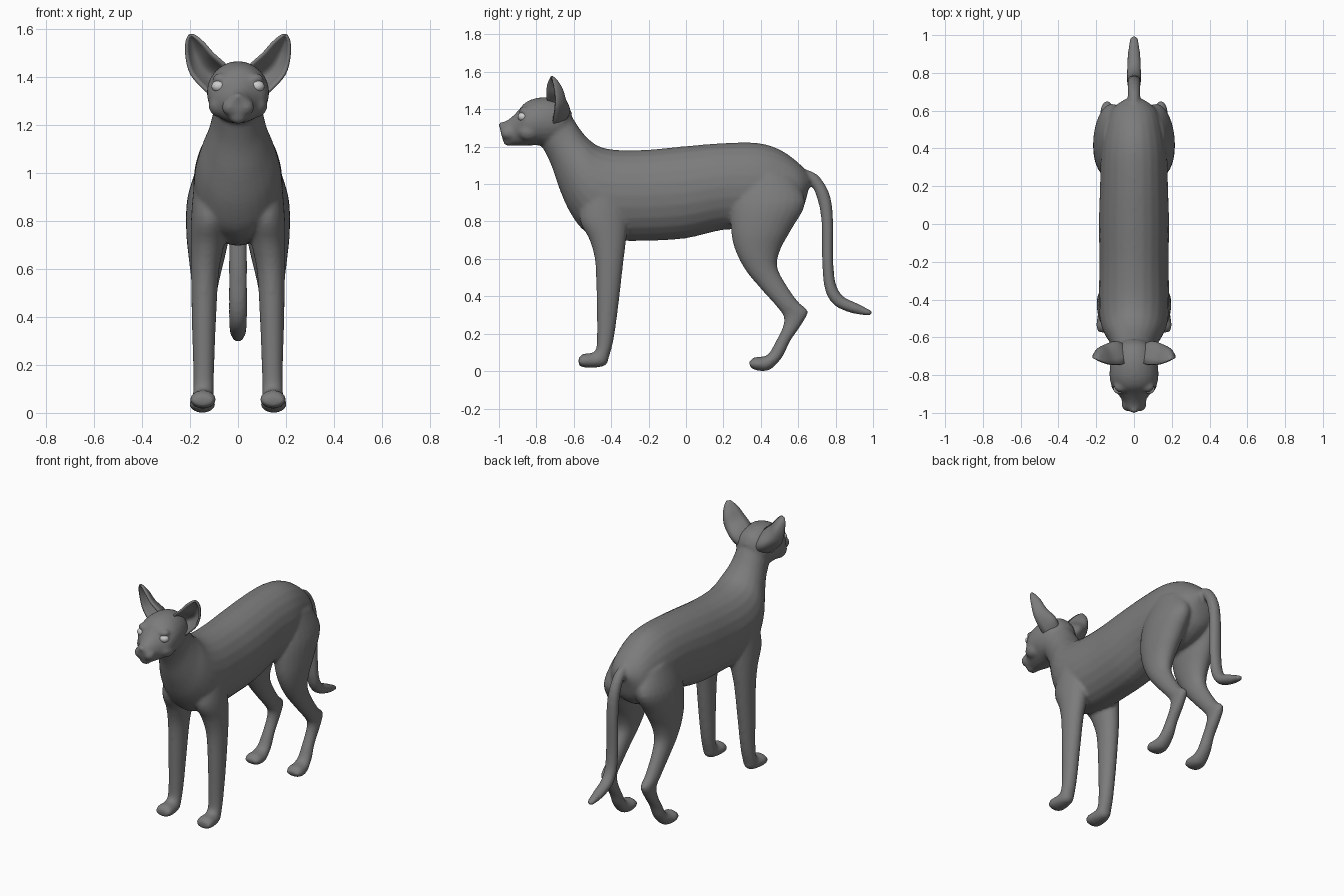
import bpy, bmesh, math
from mathutils import Vector, Matrix

SEG = 24


def material(name, v):
    m = bpy.data.materials.new(name)
    m.diffuse_color = (v, v, v, 1)
    return m


def spline(rows, steps=4):
    """Catmull-Rom through rows of numbers."""
    pts = [Vector(r) for r in rows]
    out = []
    for i in range(len(pts) - 1):
        a, b, c, d = pts[max(i - 1, 0)], pts[i], pts[i + 1], pts[min(i + 2, len(pts) - 1)]
        for k in range(steps):
            t = k / steps
            out.append(0.5 * (2 * b + (c - a) * t + (2 * a - 5 * b + 4 * c - d) * t * t
                              + (3 * b - a - 3 * c + d) * t ** 3))
    return out + [pts[-1]]


def loft(bm, rows, side=1):
    """Rows: edge point (y, z), opposite edge point (y, z), centre x, half width."""
    rings = []
    for y1, z1, y2, z2, x, w in spline(rows):
        ring = []
        for k in range(SEG):
            a = 2 * math.pi * k / SEG
            c, s = math.cos(a), math.sin(a)
            ring.append(bm.verts.new((side * (x + w * s),
                                      (y1 + y2) / 2 + c * (y1 - y2) / 2,
                                      (z1 + z2) / 2 + c * (z1 - z2) / 2)))
        rings.append(ring)
    for r, q in zip(rings, rings[1:]):
        for k in range(SEG):
            n = (k + 1) % SEG
            bm.faces.new((r[k], r[n], q[n], q[k]))
    bm.faces.new(rings[0])
    bm.faces.new(rings[-1])


def ball(bm, loc, size):
    bmesh.ops.create_uvsphere(bm, u_segments=20, v_segments=12, radius=1,
                              matrix=Matrix.Translation(loc) @ Matrix.Diagonal((*size, 1)))


def finish(bm, name, mat):
    bmesh.ops.recalc_face_normals(bm, faces=bm.faces[:])
    for f in bm.faces:
        f.smooth = True
    me = bpy.data.meshes.new(name)
    bm.to_mesh(me)
    bm.free()
    ob = bpy.data.objects.new(name, me)
    bpy.context.collection.objects.link(ob)
    me.materials.append(mat)
    return ob


skin = material("grey_skin", 0.2)
pale = material("pale_eye", 0.8)
bm = bmesh.new()

# torso and neck
torso = [(.668, 1.04, .65, .95, .05), (.60, 1.115, .61, .84, .12), (.50, 1.185, .50, .77, .155),
         (.38, 1.22, .36, .755, .175), (.20, 1.219, .20, .755, .18), (0, 1.203, 0, .71, .186),
         (-.20, 1.184, -.20, .697, .183), (-.36, 1.182, -.38, .70, .186),
         (-.46, 1.20, -.53, .74, .182), (-.52, 1.24, -.615, .84, .162),
         (-.56, 1.285, -.675, .97, .13), (-.60, 1.345, -.72, 1.10, .107),
         (-.63, 1.39, -.77, 1.20, .10), (-.68, 1.42, -.80, 1.24, .08)]
loft(bm, [(a, b, c, d, 0, w) for a, b, c, d, w in torso])

# head
head = [(-.61, 1.38, -.63, 1.29, .05), (-.645, 1.435, -.66, 1.23, .098), (-.72, 1.463, -.72, 1.205, .122),
        (-.80, 1.46, -.80, 1.207, .13), (-.86, 1.435, -.86, 1.205, .118), (-.90, 1.39, -.90, 1.205, .085),
        (-.94, 1.352, -.935, 1.208, .06), (-.98, 1.328, -.965, 1.222, .05),
        (-.996, 1.312, -.985, 1.25, .03)]
loft(bm, [(a, b, c, d, 0, w) for a, b, c, d, w in head])
ball(bm, (0, -.984, 1.315), (.024, .018, .018))
ball(bm, (0, -.945, 1.235), (.038, .035, .033))

# tail
tail = [(.60, 1.09, .60, .98, .03), (.70, 1.052, .665, .995, .032), (.768, .945, .705, .91, .035),
        (.787, .80, .725, .79, .038), (.787, .60, .728, .59, .039), (.80, .47, .742, .44, .039),
        (.84, .40, .79, .355, .038), (.91, .365, .88, .312, .034), (.985, .327, .97, .297, .022),
        (1.0, .315, .99, .302, .01)]
loft(bm, [(a, b, c, d, 0, w) for a, b, c, d, w in tail])

front_leg = [(-.54, 1.0, -.32, 1.0, .10, .08), (-.57, .82, -.31, .82, .115, .08),
             (-.515, .70, -.32, .70, .127, .07), (-.485, .58, -.335, .58, .138, .058),
             (-.478, .38, -.36, .36, .142, .050), (-.476, .20, -.385, .18, .143, .044),
             (-.482, .115, -.41, .08, .144, .043), (-.51, .097, -.435, .028, .145, .046),
             (-.55, .092, -.53, .018, .146, .055), (-.575, .07, -.573, .03, .146, .042)]
hind_leg = [(.32, 1.08, .58, 1.03, .10, .06), (.245, .90, .638, .90, .115, .095),
            (.24, .76, .565, .76, .124, .092), (.262, .65, .505, .65, .13, .076),
            (.318, .54, .488, .56, .136, .058), (.40, .44, .53, .47, .14, .046),
            (.485, .345, .60, .37, .142, .04), (.522, .29, .652, .32, .142, .036),
            (.515, .23, .618, .25, .142, .035), (.475, .15, .557, .16, .143, .036),
            (.44, .09, .515, .075, .145, .042), (.40, .077, .45, .008, .147, .05),
            (.365, .074, .385, .002, .149, .054), (.338, .05, .343, .02, .149, .04)]
for s in (1, -1):
    loft(bm, front_leg, s)
    loft(bm, hind_leg, s)
    # muzzle pad, cheek and brow
    ball(bm, (s * .032, -.952, 1.273), (.036, .04, .036))
    ball(bm, (s * .075, -.84, 1.28), (.048, .06, .05))
    ball(bm, (s * .07, -.862, 1.392), (.038, .03, .022))

# fuse every body part into one soft skin
body = finish(bm, "cat_body", skin)
rm = body.modifiers.new("fuse", "REMESH")
rm.mode = "VOXEL"
rm.voxel_size = .01
rm.use_smooth_shade = True
sm = body.modifiers.new("soften", "SMOOTH")
sm.factor = .5
sm.iterations = 6

# cupped ears: inner edge (xyz), outer edge (xyz), cup depth
ear = [(.03, -.725, 1.42, .09, -.71, 1.31, .08), (.06, -.742, 1.455, .135, -.71, 1.345, .10),
       (.105, -.745, 1.495, .193, -.70, 1.41, .075), (.14, -.74, 1.535, .213, -.70, 1.48, .055),
       (.17, -.73, 1.562, .214, -.71, 1.54, .028), (.19, -.722, 1.574, .202, -.718, 1.572, .004)]
for s, label in ((1, "left"), (-1, "right")):
    bm = bmesh.new()
    grid = []
    for r in spline(ear):
        a, b, depth = Vector(r[0:3]), Vector(r[3:6]), r[6]
        row = []
        for k in range(13):
            p = a.lerp(b, k / 12)
            p.y += depth * math.sin(math.pi * k / 12) ** .8
            row.append(bm.verts.new((s * p.x, p.y, p.z)))
        grid.append(row)
    for r, q in zip(grid, grid[1:]):
        for k in range(12):
            bm.faces.new((r[k], r[k + 1], q[k + 1], q[k]))
    ob = finish(bm, label + "_ear", skin)
    so = ob.modifiers.new("thickness", "SOLIDIFY")
    so.thickness = .012
    so.offset = 0
    # eye
    bm = bmesh.new()
    ball(bm, (s * .079, -.872, 1.36), (.031, .027, .025))
    finish(bm, label + "_eye", pale)
